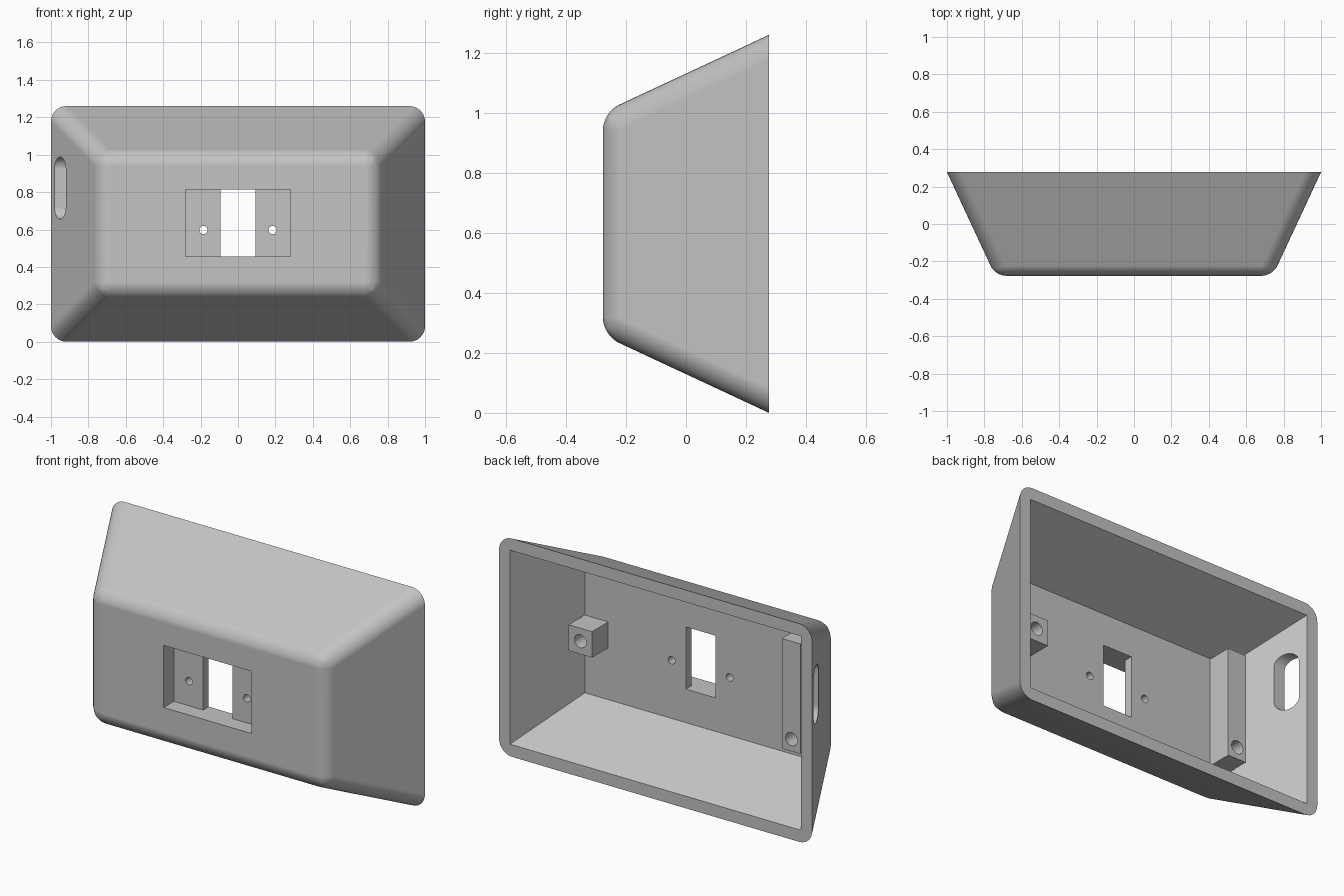
import bpy, bmesh, math
from mathutils import Matrix

if "Cube" in bpy.data.objects:
    bpy.data.objects.remove(bpy.data.objects["Cube"])

H = 1.26            # height
YB, YF = 0.277, -0.277   # open back rim and front face
FLOOR = -0.133      # inner face of the front wall
SLOPE = math.tan(math.radians(25))

grey = bpy.data.materials.new("plain grey")
grey.diffuse_color = (0.55, 0.55, 0.55, 1)
grey.use_nodes = True
grey.node_tree.nodes["Principled BSDF"].inputs["Base Color"].default_value = grey.diffuse_color


def make(name, bm):
    bmesh.ops.recalc_face_normals(bm, faces=bm.faces)
    me = bpy.data.meshes.new(name)
    bm.to_mesh(me)
    bm.free()
    ob = bpy.data.objects.new(name, me)
    bpy.context.collection.objects.link(ob)
    me.materials.append(grey)
    return ob


def box(name, x0, x1, y0, y1, z0, z1):
    bm = bmesh.new()
    bmesh.ops.create_cube(bm, size=1)
    for v in bm.verts:
        v.co = ((x0 + x1) / 2 + v.co.x * (x1 - x0),
                (y0 + y1) / 2 + v.co.y * (y1 - y0),
                (z0 + z1) / 2 + v.co.z * (z1 - z0))
    return make(name, bm)


def frustum(name, wall, y_front, y_back):
    """Box narrowing towards the front; wall is the inset at the rim."""
    ob = box(name, -1, 1, y_front, y_back, 0, H)
    for v in ob.data.vertices:
        inset = wall + (YB - v.co.y) * SLOPE
        v.co.x -= math.copysign(inset, v.co.x)
        v.co.z += inset if v.co.z < H / 2 else -inset
    return ob


def rod(name, x, z, r, y0, y1):
    """Cylinder along y."""
    bm = bmesh.new()
    bmesh.ops.create_cone(bm, cap_ends=True, segments=32, radius1=r, radius2=r, depth=y1 - y0,
                          matrix=Matrix.Translation((x, (y0 + y1) / 2, z)) @ Matrix.Rotation(math.pi / 2, 4, 'X'))
    return make(name, bm)


def capsule(name, x0, x1, y, z0, z1, r, n=16):
    """Upright slot outline swept along x."""
    bm = bmesh.new()
    pts = []
    for zc, a0 in ((z1 - r, 0), (z0 + r, math.pi)):
        for i in range(n + 1):
            a = a0 + math.pi * i / n
            pts.append((x0, y + r * math.cos(a), zc + r * math.sin(a)))
    face = bm.faces.new([bm.verts.new(p) for p in pts])
    out = bmesh.ops.extrude_face_region(bm, geom=[face])
    for g in out["geom"]:
        if isinstance(g, bmesh.types.BMVert):
            g.co.x = x1
    return make(name, bm)


def apply_mod(ob, mod):
    bpy.context.view_layer.objects.active = ob
    bpy.ops.object.modifier_apply(modifier=mod.name)


def cut(ob, cutter):
    mod = ob.modifiers.new("cut", 'BOOLEAN')
    mod.operation = 'DIFFERENCE'
    mod.solver = 'EXACT'
    mod.object = cutter
    apply_mod(ob, mod)
    bpy.data.objects.remove(cutter, do_unlink=True)


# Outer shell with rounded front and corner edges
shell = frustum("housing_shell", 0, YF, YB)
weights = shell.data.attributes.new("bevel_weight_edge", 'FLOAT', 'EDGE')
for e in shell.data.edges:
    ys = [shell.data.vertices[i].co.y for i in e.vertices]
    if max(ys) < 0:
        weights.data[e.index].value = 0.75
    elif min(ys) < 0:
        weights.data[e.index].value = 1.0
bev = shell.modifiers.new("round", 'BEVEL')
bev.limit_method = 'WEIGHT'
bev.width = 0.077
bev.segments = 8
apply_mod(shell, bev)

# Hollow interior, open at the back
cut(shell, frustum("cavity", 0.07, FLOOR, YB + 0.1))
# Front recess, window and two screw holes
cut(shell, box("recess", -0.281, 0.281, YF - 0.1, -0.183, 0.455, 0.814))
cut(shell, box("window", -0.094, 0.094, YF - 0.1, FLOOR + 0.1, 0.455, 0.814))
for sx in (-1, 1):
    cut(shell, rod("screw_hole", sx * 0.185, 0.597, 0.022, YF - 0.1, FLOOR + 0.1))
# Cable slot through the left wall
cut(shell, capsule("cable_slot", -1.1, -0.75, 0.172, 0.656, 0.988, 0.065))

# Mounting post and bar inside, each with a blind screw hole
post = box("mounting_post", 0.59, 0.74, FLOOR - 0.004, 0.014, 0.56, 0.71)
cut(post, rod("post_hole", 0.665, 0.635, 0.038, FLOOR + 0.01, 0.1))
bar = box("mounting_bar", -0.74, -0.622, FLOOR - 0.004, 0.014, 0.36, 0.995)
cut(bar, rod("bar_hole", -0.683, 0.43, 0.038, FLOOR + 0.01, 0.1))

# Smooth rounded areas, crisp edges elsewhere
for ob in (shell, post, bar):
    bpy.ops.object.select_all(action='DESELECT')
    ob.select_set(True)
    bpy.context.view_layer.objects.active = ob
    bpy.ops.object.shade_smooth_by_angle(angle=math.radians(25))
    wn = ob.modifiers.new("even_normals", 'WEIGHTED_NORMAL')
    wn.keep_sharp = True
